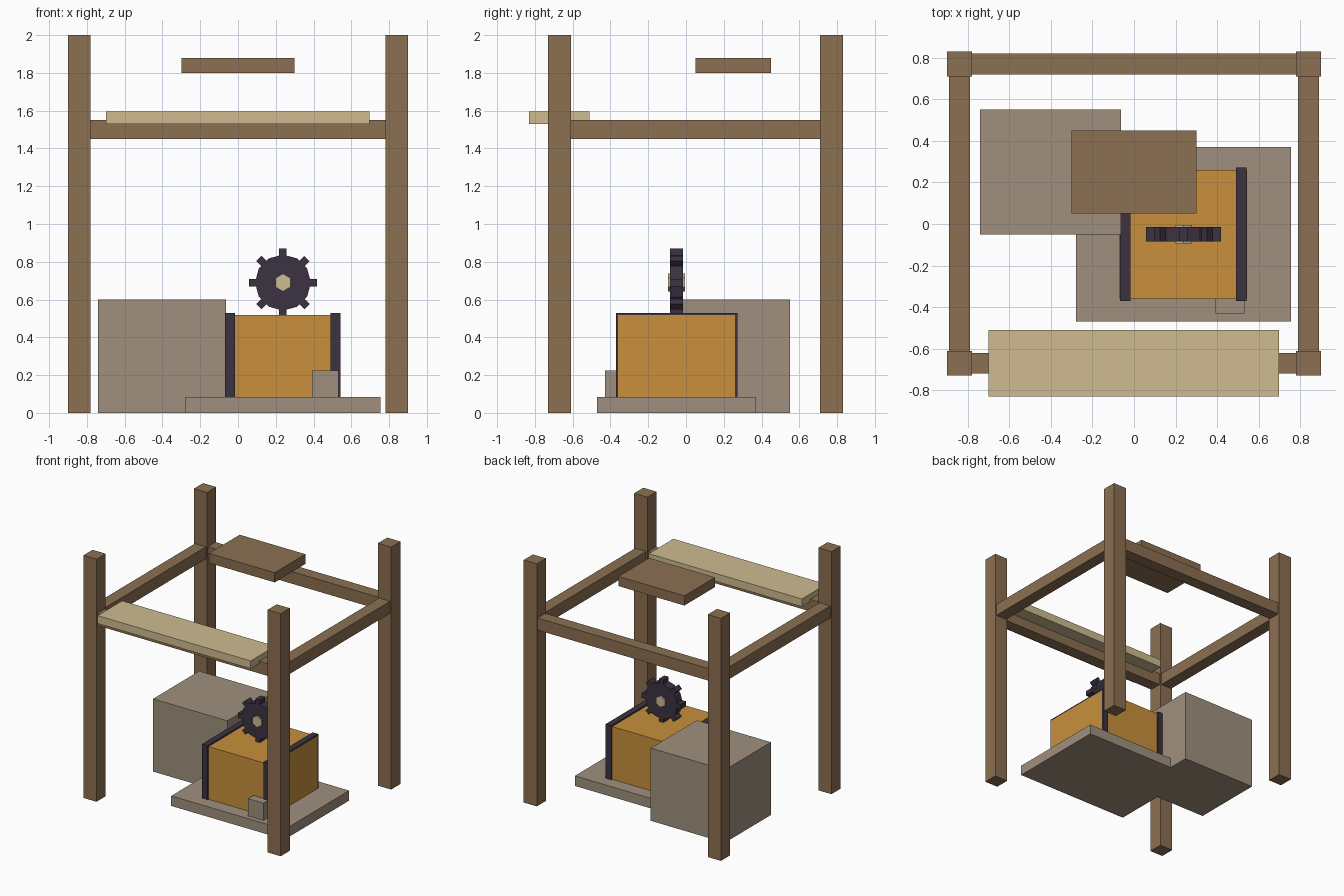
import bpy
import math

if "Cube" in bpy.data.objects:
    bpy.data.objects.remove(bpy.data.objects["Cube"])


def material(name, rgb):
    m = bpy.data.materials.new(name)
    m.diffuse_color = (*rgb, 1)
    m.use_nodes = True
    m.node_tree.nodes["Principled BSDF"].inputs["Base Color"].default_value = m.diffuse_color
    return m


WOOD = material("brown_wood", (0.26, 0.16, 0.084))
PALE = material("pale_wood", (0.62, 0.50, 0.28))
STONE = material("stone", (0.35, 0.28, 0.21))
ORANGE = material("orange_paint", (0.58, 0.28, 0.045))
DARK = material("dark_metal", (0.045, 0.032, 0.054))


def box(name, x, y, z, mat, pivot=None, angle=0):
    """Box from (min, max) ranges."""
    r = (x, y, z)
    bpy.ops.mesh.primitive_cube_add(size=1, location=[(a + b) / 2 for a, b in r])
    o = bpy.context.object
    o.name = name
    o.scale = [b - a for a, b in r]
    o.data.materials.append(mat)
    return o


def disc(name, centre, radius, depth, sides, mat):
    """Flat-sided cylinder whose axis runs along y."""
    bpy.ops.mesh.primitive_cylinder_add(vertices=sides, radius=radius, depth=depth,
                                        location=centre, rotation=(math.pi / 2, 0, 0))
    o = bpy.context.object
    o.name = name
    o.data.materials.append(mat)
    return o


# Corner posts
for sx, side in ((-1, "left"), (1, "right")):
    for y, end in ((-0.67, "front"), (0.77, "back")):
        cx = sx * 0.84
        box(f"{end}_{side}_post", (cx - 0.06, cx + 0.06), (y - 0.06, y + 0.06), (0, 2), WOOD)
    # Side beams
    box(f"{side}_beam", (cx - 0.05, cx + 0.05), (-0.62, 0.72), (1.45, 1.55), WOOD)

# Front and back beams
for y, end in ((-0.67, "front"), (0.77, "back")):
    box(f"{end}_beam", (-0.79, 0.79), (y - 0.05, y + 0.05), (1.45, 1.55), WOOD)

# Shelf board and hanging panel
box("shelf_board", (-0.70, 0.697), (-0.83, -0.51), (1.53, 1.595), PALE)
box("upper_panel", (-0.30, 0.30), (0.05, 0.45), (1.80, 1.88), WOOD)

# Stone blocks
box("stone_block", (-0.74, -0.063), (-0.05, 0.55), (0, 0.60), STONE)
box("base_slab", (-0.28, 0.755), (-0.47, 0.37), (0, 0.083), STONE)
box("small_block", (0.393, 0.533), (-0.43, -0.29), (0.083, 0.225), STONE)

# Machine body with dark end bands
box("machine_body", (-0.069, 0.543), (-0.36, 0.26), (0.08, 0.518), ORANGE)
box("left_band", (-0.068, -0.017), (-0.37, 0.272), (0.08, 0.53), DARK)
box("right_band", (0.491, 0.542), (-0.37, 0.272), (0.08, 0.53), DARK)

# Gear wheel with eight teeth and a hexagonal hub
gc = (0.238, -0.05, 0.69)
disc("gear_wheel", gc, 0.148, 0.07, 12, DARK)
disc("gear_hub", gc, 0.047, 0.09, 6, PALE)
for i in range(8):
    a = i * math.pi / 4
    r = 0.15
    t = box(f"gear_tooth_{i + 1}", (-0.03, 0.03), (-0.035, 0.035), (-0.02, 0.02), DARK)
    t.location = (gc[0] + r * math.cos(a), gc[1], gc[2] + r * math.sin(a))
    t.rotation_euler = (0, -a, 0)
